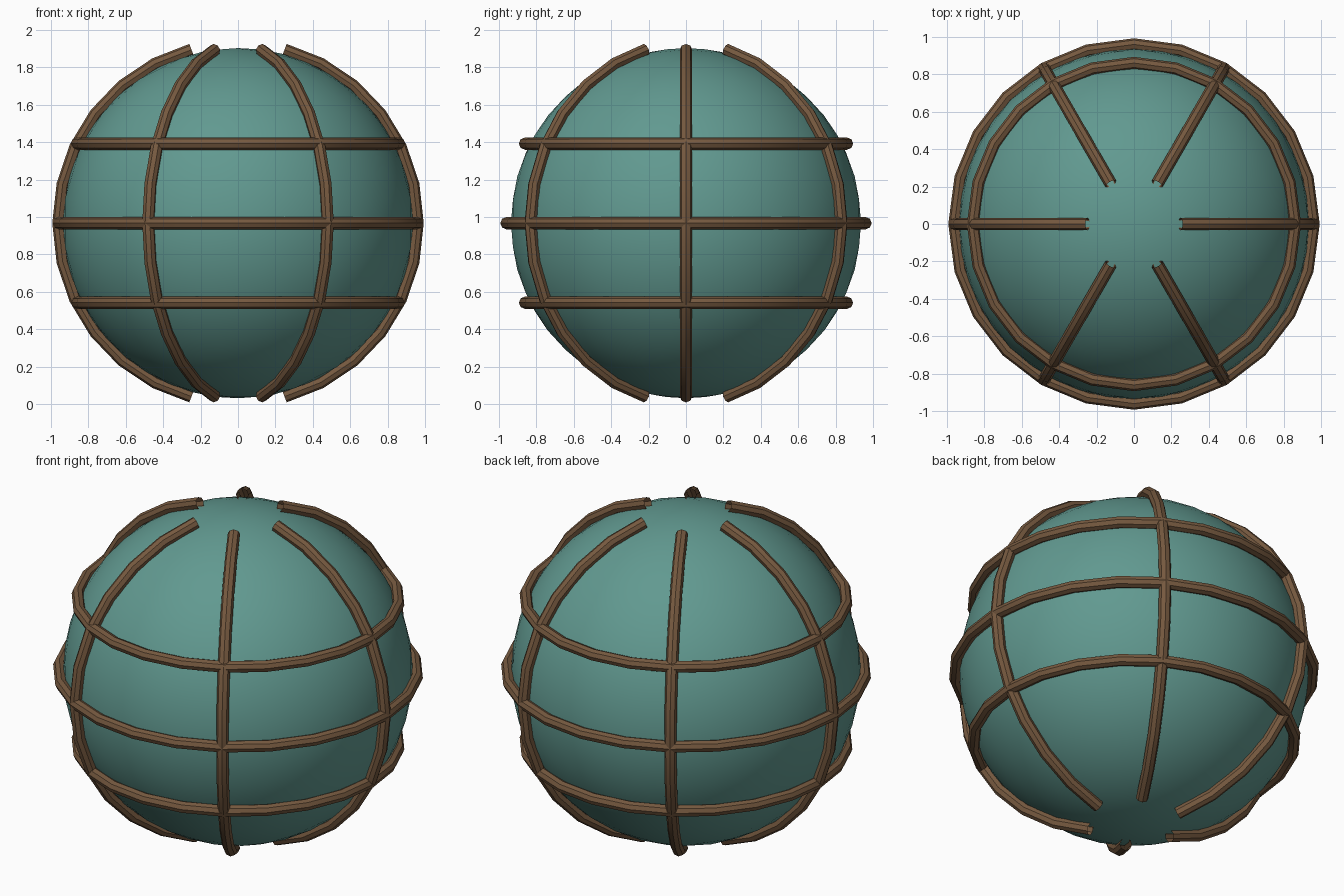
import bpy
from math import sin, cos, radians

cube = bpy.data.objects.get("Cube")
if cube:
    bpy.data.objects.remove(cube, do_unlink=True)

CENTRE_Z = 0.967
BALL_RADIUS = 0.936
CAGE_RADIUS = 0.96
ROPE_RADIUS = 0.033


def material(name, colour):
    mat = bpy.data.materials.new(name)
    mat.use_nodes = True
    mat.diffuse_color = (*colour, 1)
    mat.node_tree.nodes["Principled BSDF"].inputs["Base Color"].default_value = (*colour, 1)
    return mat


teal = material("teal glass", (0.12, 0.32, 0.28))
brown = material("brown rope", (0.18, 0.10, 0.05))


def on_cage(polar, around):
    """Point on the cage sphere from its polar and azimuth angles in degrees."""
    p, a = radians(polar), radians(around)
    return (CAGE_RADIUS * sin(p) * cos(a), CAGE_RADIUS * sin(p) * sin(a),
            CENTRE_Z + CAGE_RADIUS * cos(p))


def rope(name, points, closed):
    """Open-ended eight-sided tube along a polyline, turned into a mesh."""
    curve = bpy.data.curves.new(name, "CURVE")
    curve.dimensions = "3D"
    curve.bevel_depth = ROPE_RADIUS
    curve.bevel_resolution = 2
    curve.use_fill_caps = False
    spline = curve.splines.new("POLY")
    spline.points.add(len(points) - 1)
    for point, co in zip(spline.points, points):
        point.co = (*co, 1)
    spline.use_cyclic_u = closed
    spline.use_smooth = True
    curve.materials.append(brown)
    obj = bpy.data.objects.new(name, curve)
    bpy.context.collection.objects.link(obj)
    bpy.ops.object.select_all(action="DESELECT")
    obj.select_set(True)
    bpy.context.view_layer.objects.active = obj
    bpy.ops.object.convert(target="MESH")
    bpy.ops.object.shade_smooth_by_angle(angle=radians(30))


# Glass ball
bpy.ops.mesh.primitive_ico_sphere_add(subdivisions=4, radius=BALL_RADIUS,
                                      location=(0, 0, CENTRE_Z))
ball = bpy.context.object
ball.name = "glass_ball"
ball.data.materials.append(teal)
bpy.ops.object.shade_smooth()

# Horizontal rope rings
for name, polar in (("upper_ring", 63.7), ("middle_ring", 90), ("lower_ring", 116.3)):
    rope(name, [on_cage(polar, i * 15) for i in range(24)], True)

# Upright ropes, stopping short of the poles
for k in range(6):
    rope(f"upright_rope_{k + 1}", [on_cage(15 + i * 12.5, k * 60) for i in range(13)], False)
